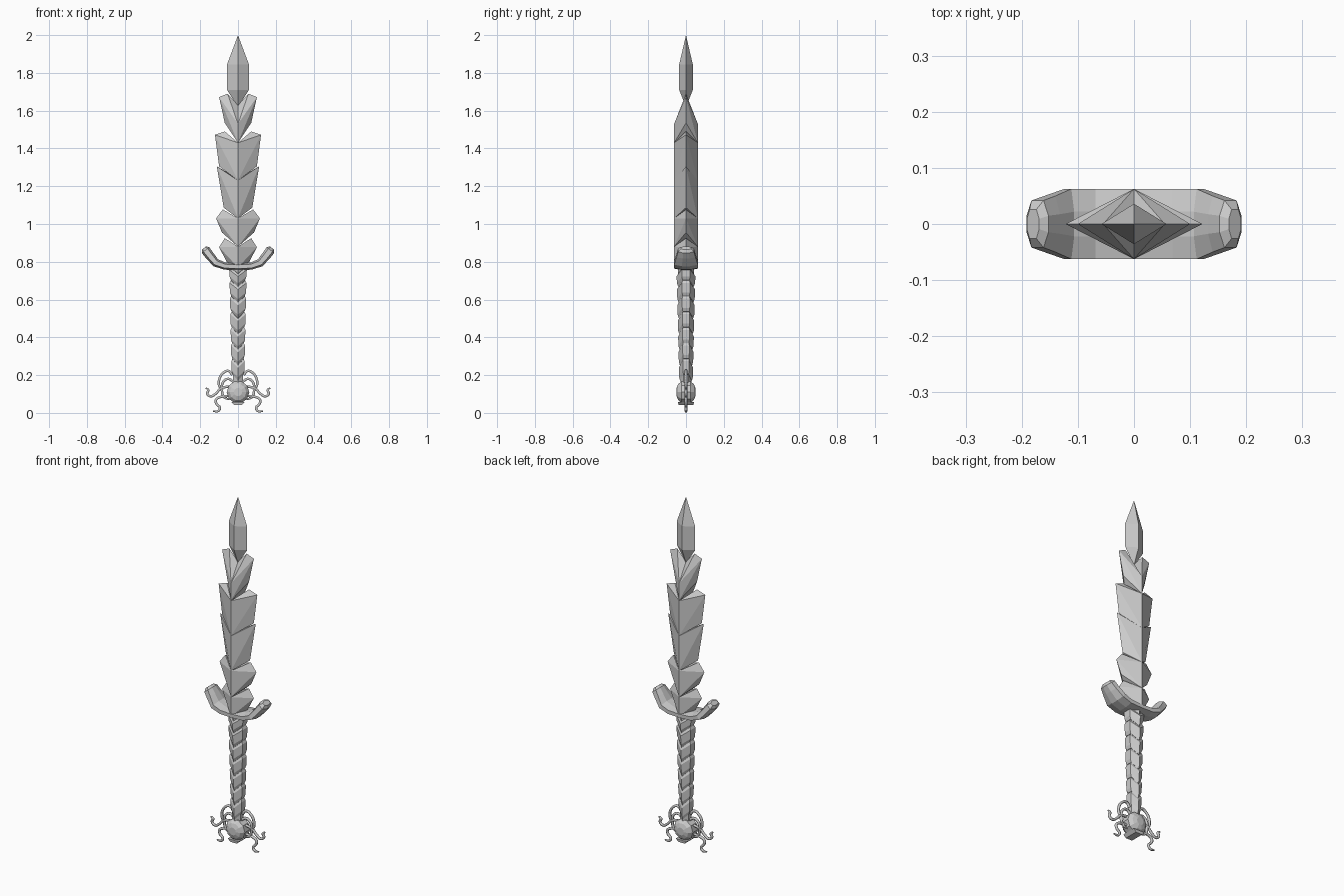
import bpy, bmesh, math
from mathutils import Vector

cube = bpy.data.objects.get("Cube")
if cube:
    bpy.data.objects.remove(cube)

steel = bpy.data.materials.new("grey_steel")
steel.use_nodes = True
steel.diffuse_color = (0.6, 0.6, 0.6, 1)
steel.node_tree.nodes["Principled BSDF"].inputs["Base Color"].default_value = (0.6, 0.6, 0.6, 1)


def finish(name, bm):
    bmesh.ops.recalc_face_normals(bm, faces=bm.faces)
    me = bpy.data.meshes.new(name)
    bm.to_mesh(me)
    bm.free()
    me.materials.append(steel)
    ob = bpy.data.objects.new(name, me)
    bpy.context.collection.objects.link(ob)
    return ob


def add_hull(bm, points):
    """Add the convex solid around the points."""
    verts = [bm.verts.new(p) for p in points]
    res = bmesh.ops.convex_hull(bm, input=verts)
    loose = [v for v in verts if not v.link_faces]
    bmesh.ops.delete(bm, geom=loose, context='VERTS')


def add_loft(bm, rings):
    """Skin a list of equal point rings and cap both ends."""
    loops = [[bm.verts.new(p) for p in r] for r in rings]
    n = len(loops[0])
    for a, b in zip(loops, loops[1:]):
        for i in range(n):
            j = (i + 1) % n
            bm.faces.new((a[i], a[j], b[j], b[i]))
    bm.faces.new(loops[0])
    bm.faces.new(loops[-1])


# Blade tip
DEPTH = 0.0625
bm = bmesh.new()
tip = [(0, 0, 2), (0, 0, 1.62)]
for z in (1.845, 1.71):
    tip += [(0.058, 0, z), (-0.058, 0, z), (0, 0.036, z), (0, -0.036, z)]
add_hull(bm, tip)
finish("blade_tip", bm)

# Barbed blade sections: ridge top, ridge bottom, then barb outline (x, z)
sections = [
    (1.53, 1.43, [(0.055, 1.69), (0.1, 1.672), (0.07, 1.535)]),
    (1.43, 1.23, [(0.07, 1.49), (0.122, 1.472), (0.1, 1.305)]),
    (1.23, 1.03, [(0.05, 1.27), (0.112, 1.305), (0.076, 1.087)]),
    (1.03, 0.88, [(0.08, 1.077), (0.116, 1.03), (0.085, 0.955)]),
    (0.88, 0.77, [(0.07, 0.925), (0.1, 0.877), (0.06, 0.80)]),
]
for k, (top, bottom, barb) in enumerate(sections):
    bm = bmesh.new()
    for side in (1, -1):
        pts = [(0, y, z) for y in (DEPTH, -DEPTH) for z in (top, bottom)]
        pts += [(side * x, 0, z) for x, z in barb]
        if k == 0:
            pts.append((0, 0, 1.63))
        add_hull(bm, pts)
    finish(f"blade_section_{k + 1}", bm)

# Curved cross guard: (x, z, slope, half thickness, half depth)
half = [(0.07, 0.777, 0.1, 0.019, 0.0625), (0.118, 0.795, 0.55, 0.022, 0.0625),
        (0.15, 0.833, 0.85, 0.024, 0.05), (0.172, 0.862, 0.9, 0.025, 0.042),
        (0.18, 0.873, 0.9, 0.014, 0.026)]
path = [(-x, z, -s, t, d) for x, z, s, t, d in reversed(half)]
path += [(0, 0.774, 0, 0.018, 0.0625)] + half
section = [(1, 0.55), (0.35, 1), (-0.35, 1), (-1, 0.55),
           (-1, -0.55), (-0.35, -1), (0.35, -1), (1, -0.55)]
bm = bmesh.new()
add_loft(bm, [[(x - math.sin(s) * t * v, d * u, z + math.cos(s) * t * v)
               for u, v in section] for x, z, s, t, d in path])
finish("cross_guard", bm)


# Grip: chevron collars over a plain core
def grip_ring(z, w, d, drop):
    return [(0, -d, z - drop), (w, -d * 0.45, z), (w, d * 0.45, z),
            (0, d, z - drop), (-w, d * 0.45, z), (-w, -d * 0.45, z)]


bm = bmesh.new()
add_loft(bm, [grip_ring(0.15, 0.026, 0.03, 0), grip_ring(0.77, 0.036, 0.042, 0)])
finish("grip_core", bm)
COLLARS = 7
STEP = 0.083
for k in range(COLLARS):
    low = 0.205 + STEP * k
    w = 0.034 + 0.0018 * k
    d = 0.036 + 0.002 * k
    high = min(low + STEP * 0.97, 0.77)
    bm = bmesh.new()
    add_loft(bm, [grip_ring(low, w * 0.84, d * 0.86, 0.035),
                  grip_ring(low + 0.018, w, d, 0.035),
                  grip_ring(high - 0.012, w * 1.04, d * 1.04, 0.035),
                  grip_ring(high, w * 0.88, d * 0.88, 0.035)])
    finish(f"grip_collar_{k + 1}", bm)

# Faceted pommel with a small foot plate
bm = bmesh.new()
rings = []
for y, r in ((-0.05, 0.022), (-0.042, 0.044), (-0.024, 0.06),
             (0.024, 0.06), (0.042, 0.044), (0.05, 0.022)):
    rings.append([(r * math.cos(a), y, 0.11 + r * math.sin(a))
                  for a in (math.tau * i / 10 for i in range(10))])
add_loft(bm, rings)
finish("pommel", bm)
bm = bmesh.new()
add_hull(bm, [(sx * w, sy * d, z) for w, d, z in ((0.02, 0.04, 0.042), (0.035, 0.042, 0.058))
              for sx in (1, -1) for sy in (1, -1)])
finish("pommel_foot", bm)

# Curled tendrils around the pommel, mirrored left and right
tendrils = {
    "upper_loop": [(0.03, 0.2), (0.05, 0.222), (0.08, 0.21), (0.1, 0.175), (0.098, 0.14), (0.08, 0.12)],
    "inner_loop": [(0.025, 0.165), (0.05, 0.18), (0.078, 0.165), (0.085, 0.13), (0.075, 0.085), (0.045, 0.07)],
    "outer_hook": [(0.05, 0.14), (0.09, 0.13), (0.12, 0.1), (0.145, 0.088), (0.163, 0.102), (0.158, 0.122), (0.171, 0.132)],
    "lower_hook": [(0.05, 0.09), (0.09, 0.085), (0.117, 0.068), (0.112, 0.045), (0.096, 0.028), (0.105, 0.01), (0.132, 0.009)],
}
for name, pts in tendrils.items():
    for label, side in (("left", 1), ("right", -1)):
        cu = bpy.data.curves.new(f"{label}_{name}", 'CURVE')
        cu.dimensions = '3D'
        cu.bevel_depth = 0.0075
        cu.bevel_resolution = 1
        cu.resolution_u = 4
        cu.use_fill_caps = True
        sp = cu.splines.new('BEZIER')
        sp.bezier_points.add(len(pts) - 1)
        for i, (p, (x, z)) in enumerate(zip(sp.bezier_points, pts)):
            p.co = Vector((side * x, 0, z))
            p.handle_left_type = p.handle_right_type = 'AUTO'
            p.radius = 1 if i < len(pts) - 1 else 0.5
        cu.materials.append(steel)
        ob = bpy.data.objects.new(f"{label}_{name}", cu)
        bpy.context.collection.objects.link(ob)
